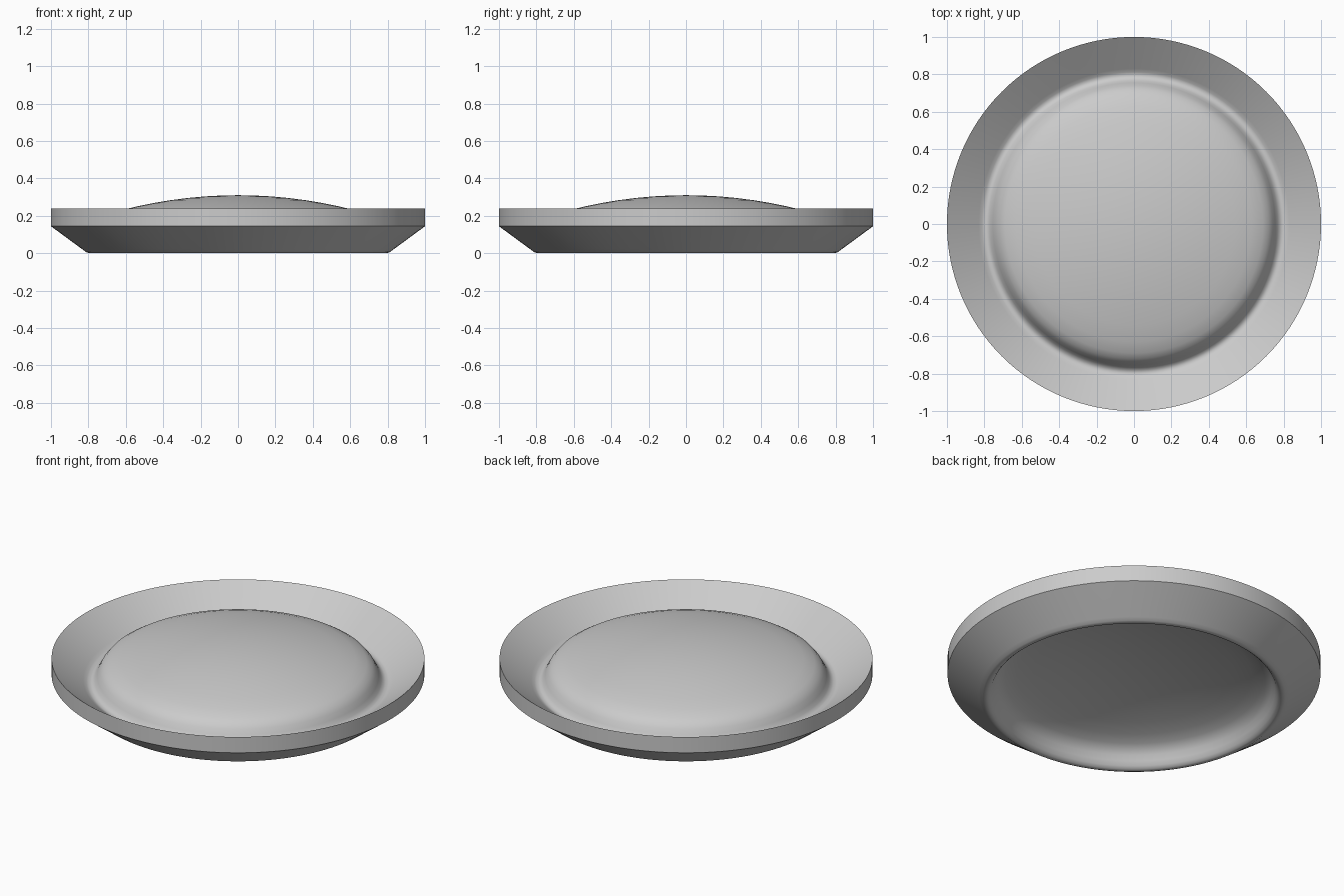
import bpy, bmesh, math
from mathutils import Vector

cube = bpy.data.objects.get("Cube")
if cube:
    bpy.data.objects.remove(cube)

THICK = 0.094      # vertical sheet thickness
SEGMENTS = 128

# Plain grey sheet
grey = bpy.data.materials.new("grey")
grey.use_nodes = True
colour = (0.6, 0.6, 0.6, 1)
grey.diffuse_color = colour
grey.node_tree.nodes["Principled BSDF"].inputs["Base Color"].default_value = colour

# Shallow dome, then a rounded step into the groove, then the flared rim
top = [(r * 0.09, 0.31 - 0.205 * (r * 0.09) ** 2) for r in range(8)]
top += [(0.69, 0.206), (0.72, 0.187), (0.74, 0.163), (0.755, 0.135), (0.768, 0.112),
        (0.782, 0.099), (0.797, 0.095), (0.812, 0.1), (0.83, 0.113), (1.0, 0.238)]
bottom = [(r, max(z - THICK, 0)) for r, z in reversed(top)]


def lathe(name, profile):
    """Spin a closed half-section about the z axis."""
    bm = bmesh.new()
    verts = [bm.verts.new((r, 0, z)) for r, z in profile]
    edges = [bm.edges.new(pair) for pair in zip(verts, verts[1:])]
    bmesh.ops.spin(bm, geom=verts + edges, cent=Vector(), axis=(0, 0, 1),
                   angle=math.tau, steps=SEGMENTS)
    bmesh.ops.remove_doubles(bm, verts=bm.verts, dist=1e-4)
    bmesh.ops.recalc_face_normals(bm, faces=bm.faces)
    mesh = bpy.data.meshes.new(name)
    bm.to_mesh(mesh)
    bm.free()
    obj = bpy.data.objects.new(name, mesh)
    bpy.context.collection.objects.link(obj)
    mesh.materials.append(grey)
    return obj


dish = lathe("domed_dish", top + bottom)
bpy.ops.object.select_all(action="DESELECT")
dish.select_set(True)
bpy.context.view_layer.objects.active = dish
bpy.ops.object.shade_smooth_by_angle(angle=math.radians(35))
